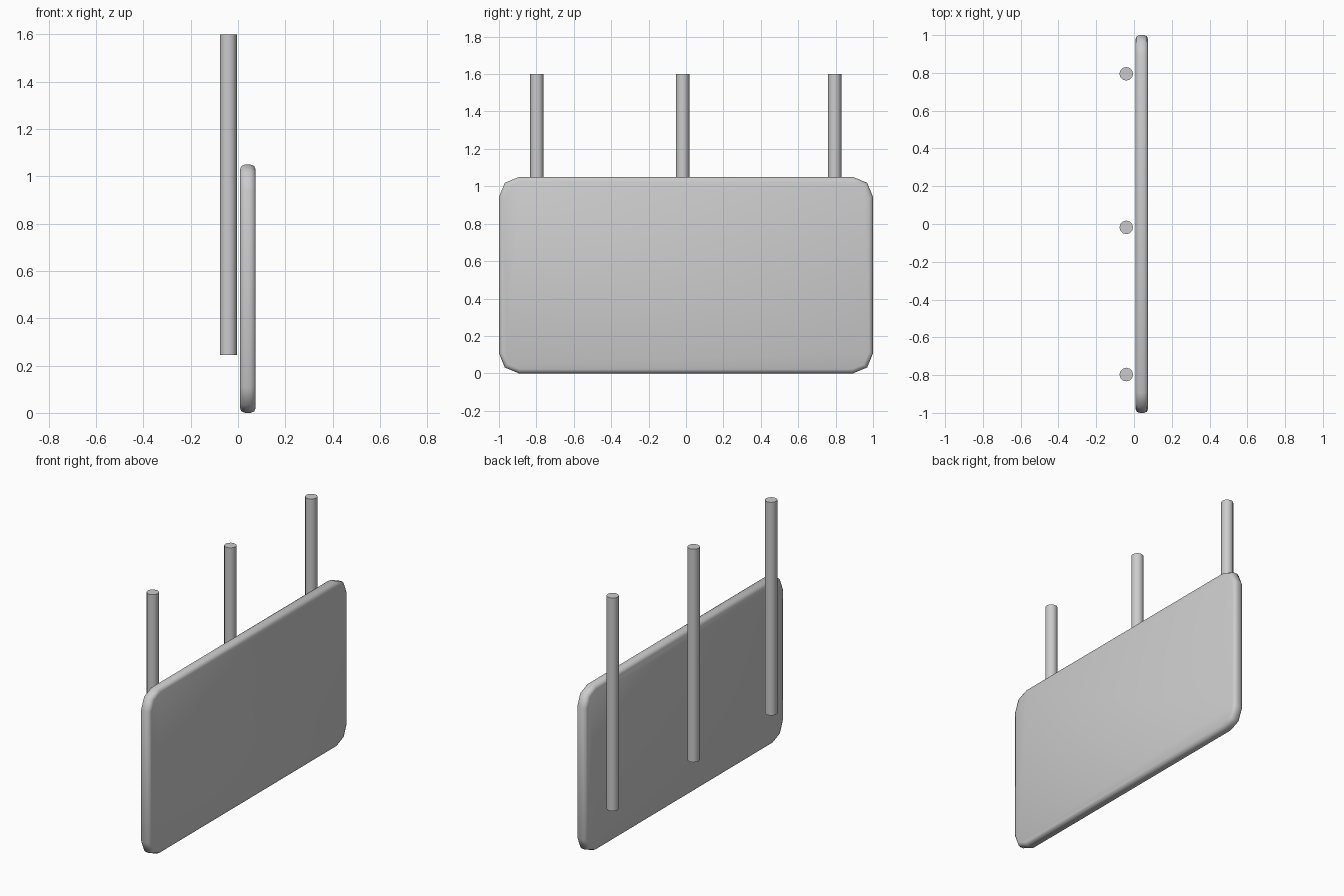
import bpy, bmesh, math

if "Cube" in bpy.data.objects:
    bpy.data.objects.remove(bpy.data.objects["Cube"])


def finish(name, bm, angle):
    bmesh.ops.recalc_face_normals(bm, faces=bm.faces)
    mesh = bpy.data.meshes.new(name)
    bm.to_mesh(mesh)
    bm.free()
    obj = bpy.data.objects.new(name, mesh)
    bpy.context.collection.objects.link(obj)
    bpy.ops.object.select_all(action='DESELECT')
    obj.select_set(True)
    bpy.context.view_layer.objects.active = obj
    bpy.ops.object.shade_smooth_by_angle(angle=math.radians(angle))
    return obj


# Sign board: rounded rectangle in the YZ plane, extruded along X
X0, X1, HALF_Y, TOP, R = 0.008, 0.075, 1.0, 1.05, 0.107
bm = bmesh.new()
corners = [(HALF_Y - R, TOP - R, 0), (R - HALF_Y, TOP - R, 90),
           (R - HALF_Y, R, 180), (HALF_Y - R, R, 270)]
outline = []
for cy, cz, start in corners:
    for step in (0, 45, 90):
        a = math.radians(start + step)
        outline.append(bm.verts.new((X0, cy + R * math.cos(a), cz + R * math.sin(a))))
face = bm.faces.new(outline)
ext = bmesh.ops.extrude_face_region(bm, geom=[face])
bmesh.ops.translate(bm, vec=(X1 - X0, 0, 0),
                    verts=[g for g in ext["geom"] if isinstance(g, bmesh.types.BMVert)])
# Soften the front and back rims
rims = [e for e in bm.edges if abs(e.verts[0].co.x - e.verts[1].co.x) < 1e-6]
bmesh.ops.bevel(bm, geom=rims, offset=0.022, offset_type='OFFSET', segments=2,
                profile=0.5, affect='EDGES')
finish("sign_board", bm, 50)

# Three posts behind the board
Z0, Z1 = 0.245, 1.6
for i, y in enumerate((-0.797, -0.018, 0.795)):
    bm = bmesh.new()
    bmesh.ops.create_cone(bm, cap_ends=True, segments=12, radius1=0.036,
                          radius2=0.036, depth=Z1 - Z0)
    bmesh.ops.translate(bm, vec=(-0.041, y, (Z0 + Z1) / 2), verts=bm.verts)
    finish(f"post_{i + 1}", bm, 40)
